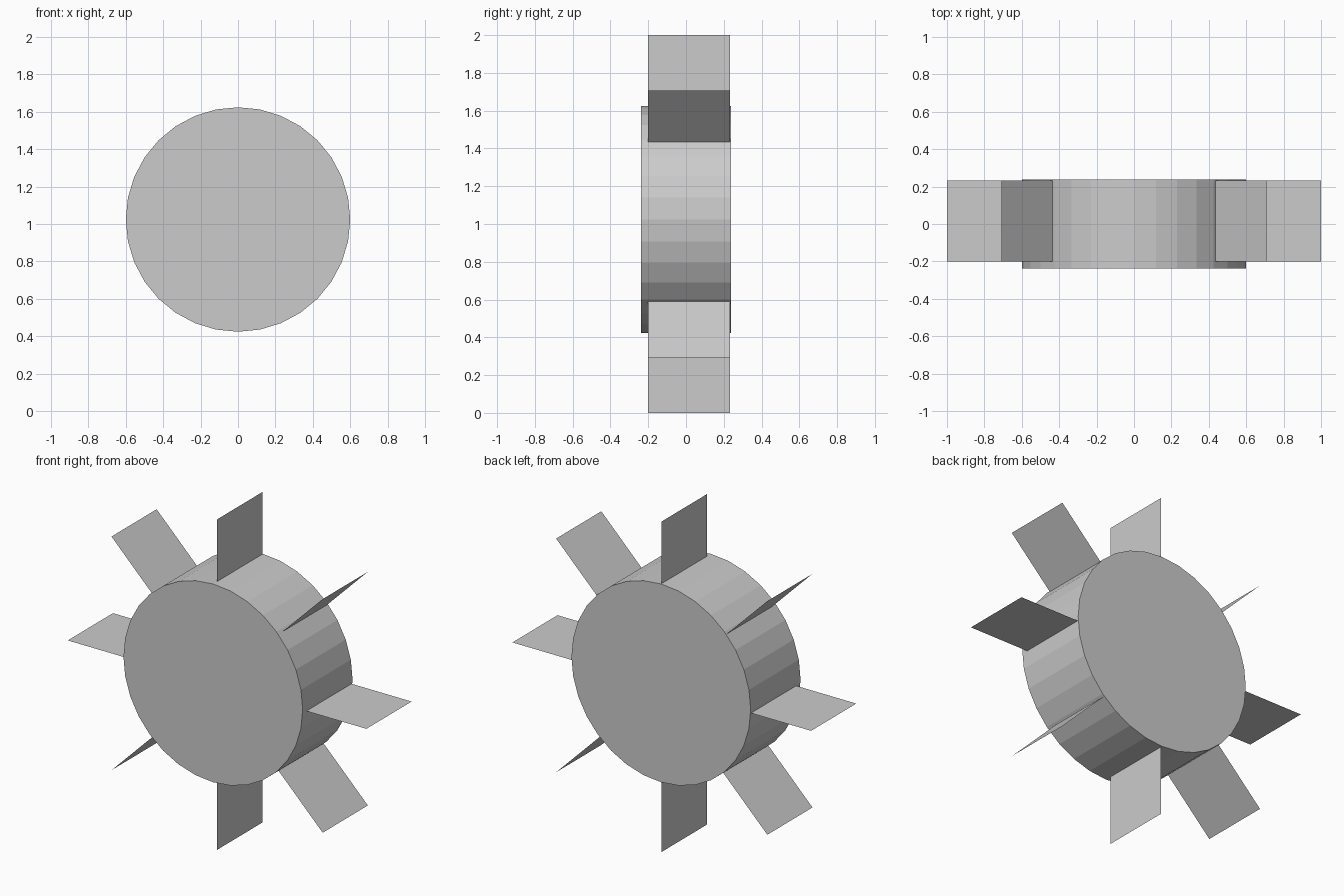
import bpy, bmesh, math
from mathutils import Matrix

if "Cube" in bpy.data.objects:
    bpy.data.objects.remove(bpy.data.objects["Cube"])

# Drum: flat-shaded 32-sided cylinder lying along y
bpy.ops.mesh.primitive_cylinder_add(vertices=32, radius=0.6, depth=0.477,
                                    location=(0, 0, 1.024),
                                    rotation=(math.pi / 2, 0, 0))
bpy.context.object.name = "wheel_drum"


def add_paddle(index):
    """Thin sheet crossing the axle, forming two opposite paddles."""
    bm = bmesh.new()
    corners = [(-1, -0.2, 0), (1, -0.2, 0), (1, 0.232, 0), (-1, 0.232, 0)]
    bm.faces.new([bm.verts.new(c) for c in corners])
    bm.transform(Matrix.Rotation(index * math.pi / 4, 4, 'Y'))
    mesh = bpy.data.meshes.new("paddle_pair")
    bm.to_mesh(mesh)
    bm.free()
    paddle = bpy.data.objects.new(f"paddle_pair_{index + 1}", mesh)
    paddle.location.z = 1.0
    bpy.context.collection.objects.link(paddle)


# Eight paddles from four crossing sheets
for i in range(4):
    add_paddle(i)
